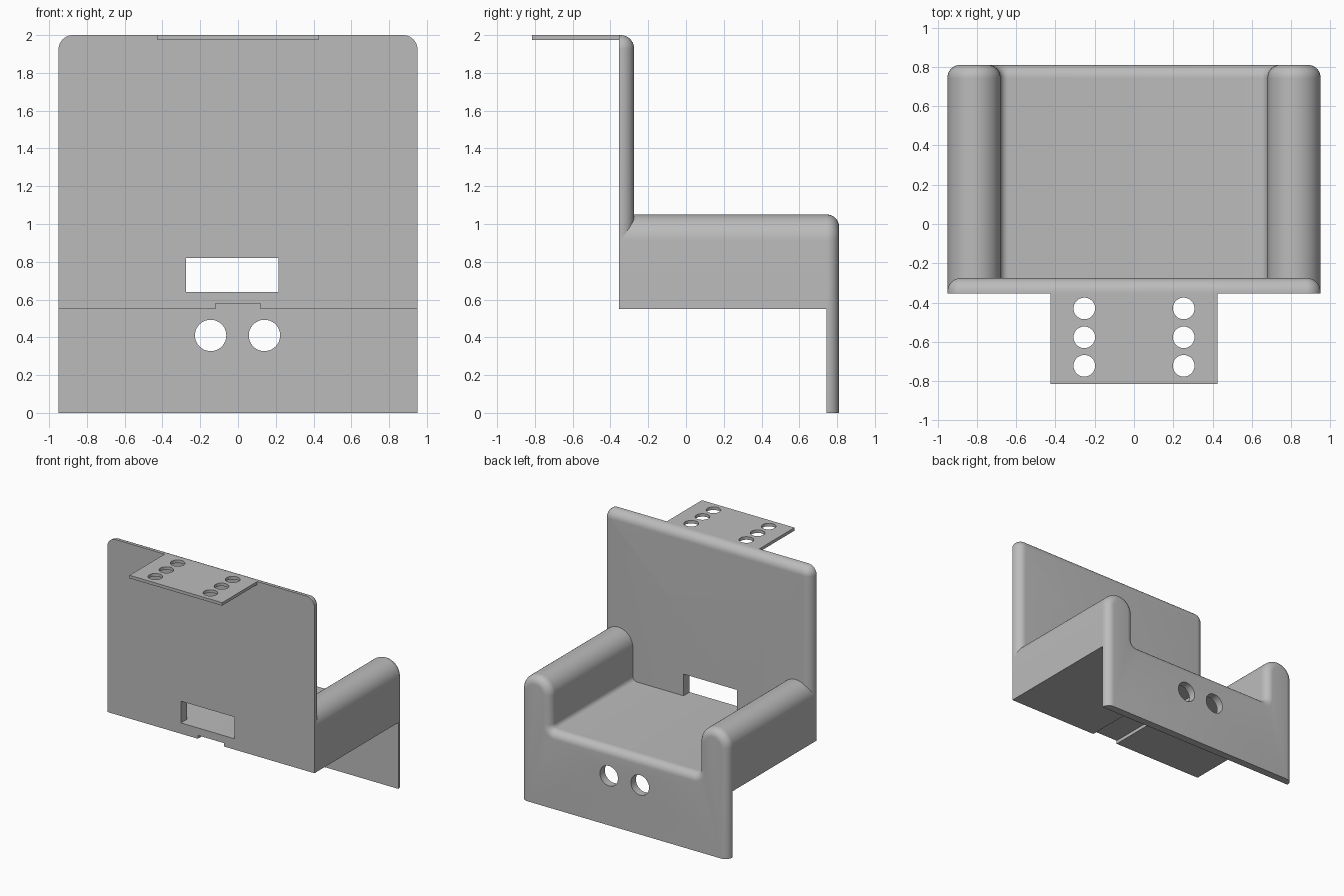
import bpy, bmesh
from math import sin, cos, pi, radians
from mathutils import Vector

cube = bpy.data.objects.get("Cube")
if cube:
    bpy.data.objects.remove(cube, do_unlink=True)

grey = bpy.data.materials.new("plain grey")
grey.use_nodes = True
grey.diffuse_color = (0.5, 0.5, 0.5, 1)
grey.node_tree.nodes["Principled BSDF"].inputs["Base Color"].default_value = (0.5, 0.5, 0.5, 1)

HALF = 0.95
FRONT, BACK = -0.355, 0.81
SEAT_BOTTOM, SEAT_TOP = 0.55, 0.64


def arc(cx, cz, r, a0, a1, n):
    angles = [radians(a0 + (a1 - a0) * i / n) for i in range(n + 1)]
    return [(cx + r * cos(a), cz + r * sin(a)) for a in angles]


def mirrored(half):
    return half + [(-x, z) for x, z in reversed(half)]


def add_object(name, bm):
    bmesh.ops.recalc_face_normals(bm, faces=bm.faces[:])
    mesh = bpy.data.meshes.new(name)
    bm.to_mesh(mesh)
    bm.free()
    mesh.materials.append(grey)
    obj = bpy.data.objects.new(name, mesh)
    bpy.context.collection.objects.link(obj)
    return obj


def plate(name, profile, y0, y1, r=0.0):
    """Extrude an x-z profile along y, rounding its rear rim except at the bottom."""
    points = [Vector(p) for p in profile]
    base = min(p.y for p in points)
    normals = []
    for i, p in enumerate(points):
        before = (p - points[i - 1]).normalized()
        after = (points[(i + 1) % len(points)] - p).normalized()
        t = before + after
        n = Vector((t.y, -t.x))
        if p.y == base:
            n.y = 0
        normals.append(n.normalized())
    rings = [(y0, 0), (y1 - r, 0)]
    if r:
        steps = 8
        for i in range(1, steps + 1):
            a = pi / 2 * i / steps
            rings.append((y1 - r + r * sin(a), r * (1 - cos(a))))
    bm = bmesh.new()
    loops = []
    for y, inset in rings:
        shifted = [p - n * inset for p, n in zip(points, normals)]
        loops.append([bm.verts.new((q.x, y, q.y)) for q in shifted])
    for a, b in zip(loops, loops[1:]):
        for i in range(len(a)):
            j = (i + 1) % len(a)
            bm.faces.new((a[i], a[j], b[j], b[i]))
    bm.faces.new(loops[0])
    bm.faces.new(loops[-1])
    return add_object(name, bm)


def box(name, x0, x1, y0, y1, z0, z1):
    return plate(name, [(x0, z0), (x1, z0), (x1, z1), (x0, z1)], y0, y1)


def cylinder(name, location, r, depth, axis):
    bm = bmesh.new()
    bmesh.ops.create_cone(bm, cap_ends=True, segments=48, radius1=r, radius2=r, depth=depth)
    obj = add_object(name, bm)
    obj.location = location
    if axis == "Y":
        obj.rotation_euler.x = pi / 2
    return obj


def cut(obj, cutters):
    bpy.context.view_layer.objects.active = obj
    for c in cutters:
        c.hide_render = True
        mod = obj.modifiers.new("cut", "BOOLEAN")
        mod.operation = "DIFFERENCE"
        mod.solver = "EXACT"
        mod.object = c
        bpy.ops.object.modifier_apply(modifier=mod.name)
        bpy.data.objects.remove(c, do_unlink=True)


def chair_section(bottom):
    """Seat between two round-topped arms, with small fillets inside."""
    arm = arc(0.815, 0.915, 0.135, 0, 180, 24)
    fillet = arc(0.64, SEAT_TOP + 0.04, 0.04, 0, -90, 6)
    return mirrored([(HALF, bottom)] + arm + fillet)


def groove():
    return box("groove_cutter", -0.12, 0.12, -0.5, 0.745, 0.5, 0.578)


# Seat with arms, and the tall rear panel that continues its outline
seat = plate("seat_and_arms", chair_section(SEAT_BOTTOM), FRONT + 0.002, 0.745)
cut(seat, [groove()])
rear_panel = plate("rear_panel", chair_section(0), 0.745, BACK, 0.064)
cut(rear_panel, [cylinder("hole_cutter", (x, 0.78, 0.41), 0.083, 0.3, "Y")
                 for x in (-0.145, 0.14)])

# Upright panel with a slot and rounded rear edges
upright = plate("upright_panel",
                mirrored([(HALF, SEAT_BOTTOM)] + arc(HALF - 0.075, 1.925, 0.075, 0, 90, 10)),
                FRONT, -0.275, 0.07)
cut(upright, [box("slot_cutter", -0.275, 0.215, -0.5, -0.2, SEAT_TOP, 0.82), groove()])

# Thin mounting tab with two rows of holes
tab = box("mounting_tab", -0.425, 0.425, -0.815, FRONT + 0.005, 1.975, 2.0)
cut(tab, [cylinder("hole_cutter", (x, y, 1.99), 0.055, 0.2, "Z")
          for x in (-0.253, 0.253) for y in (-0.43, -0.577, -0.722)])

# Smooth the rounded edges
bpy.ops.object.select_all(action="DESELECT")
for part in (seat, rear_panel, upright, tab):
    part.select_set(True)
bpy.context.view_layer.objects.active = seat
bpy.ops.object.shade_smooth_by_angle(angle=radians(30))
